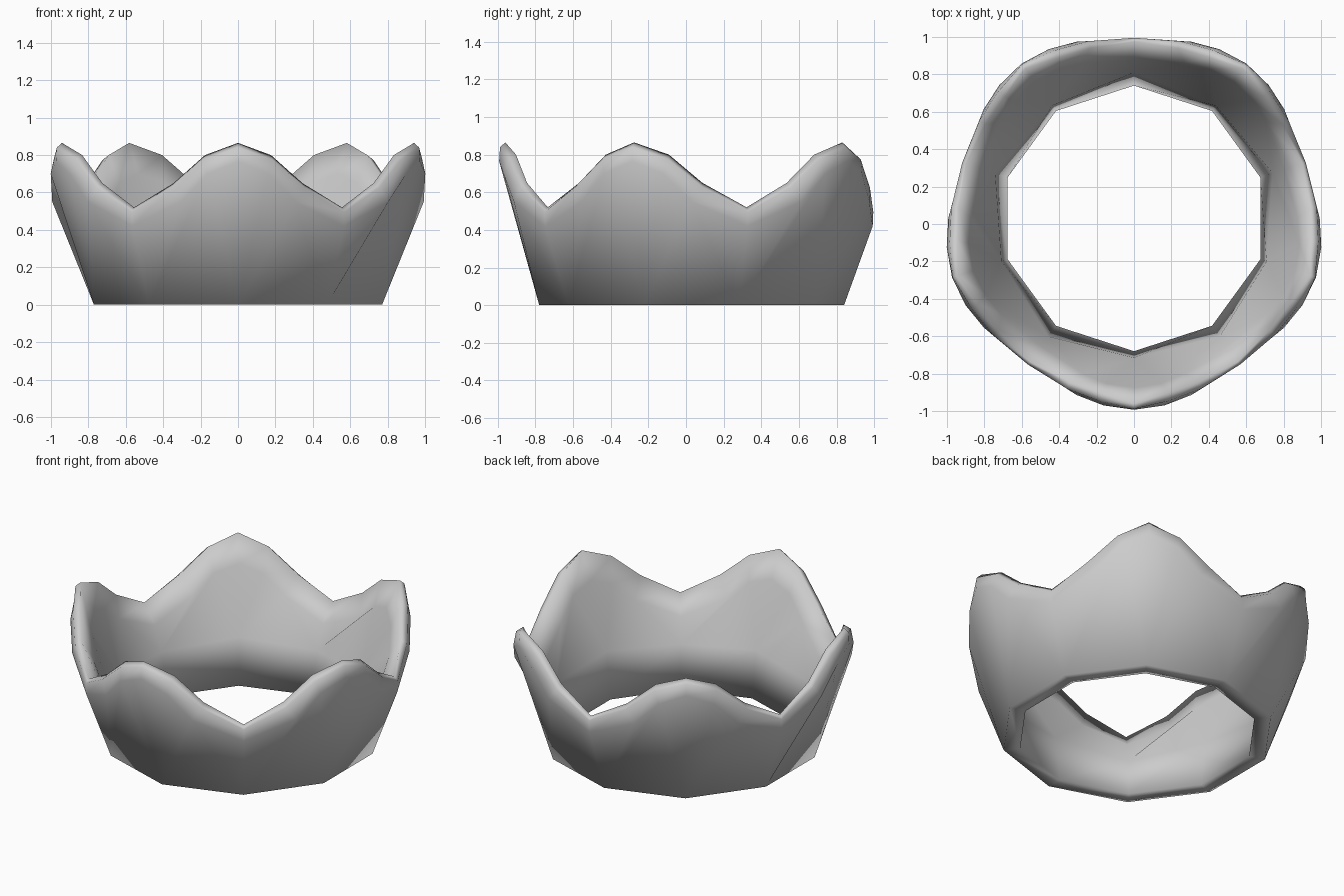
import bpy
import bmesh
from math import radians, sin, cos

cube = bpy.data.objects.get("Cube")
if cube:
    bpy.data.objects.remove(cube, do_unlink=True)

# Single plain material
grey = bpy.data.materials.new("plain grey")
grey.use_nodes = True
colour = (0.6, 0.6, 0.6, 1)
grey.diffuse_color = colour
grey.node_tree.nodes["Principled BSDF"].inputs["Base Color"].default_value = colour

POINTS = 5
CENTRE_Y = 0.03
TIP_FOOT = (0, 0.745, 0.30)       # foot corner angle, inner wall radius, its height
VALLEY_FOOT = (36, 0.78, 0.26)
# Half of one crown point:
# wall angle, rim angle, rim height, outer radius, rim radius, inner drop, foot corner
COLUMNS = [
    (0, 0, 0.865, 1.023, 0.99, 0.165, TIP_FOOT),
    (9.3, 10.7, 0.80, 1.013, 0.95, 0.15, TIP_FOOT),
    (18, 21.5, 0.65, 0.993, 0.94, 0.12, VALLEY_FOOT),
    (36, 36, 0.52, 0.962, 0.945, 0.11, VALLEY_FOOT),
]


def section(wall, rim_angle, height, outer, rim, drop, foot):
    """Closed cross-section as (angle, radius, z), from outer foot to inner foot."""
    corner, inner, inner_z = foot
    return [
        (corner, 0.81, 0),
        (wall, outer, height - 0.1),
        (rim_angle, (outer + rim) / 2 + 0.012, height - 0.025),
        (rim_angle, rim, height),
        (wall, outer - 0.118, height - drop),
        (corner, inner, inner_z),
        (corner, 0.71, 0),
    ]


# Mirror each half point around its tip, then repeat round the ring
bm = bmesh.new()
rings = []
full = [(-1, c) for c in reversed(COLUMNS[1:])] + [(1, c) for c in COLUMNS[:-1]]
for p in range(POINTS):
    tip = -90 + p * 360 / POINTS
    for side, column in full:
        ring = []
        for angle, r, z in section(*column):
            a = radians(tip + side * angle)
            ring.append(bm.verts.new((r * cos(a), r * sin(a) + CENTRE_Y, z)))
        rings.append(ring)

# Skin neighbouring sections; shared foot corners are then welded
for i, ring in enumerate(rings):
    following = rings[(i + 1) % len(rings)]
    for j in range(len(ring)):
        k = (j + 1) % len(ring)
        bm.faces.new((ring[j], following[j], following[k], ring[k]))
bmesh.ops.remove_doubles(bm, verts=bm.verts, dist=0.001)
bmesh.ops.recalc_face_normals(bm, faces=bm.faces)
for face in bm.faces:
    face.smooth = True

mesh = bpy.data.meshes.new("crown_band")
bm.to_mesh(mesh)
bm.free()
mesh.materials.append(grey)
crown = bpy.data.objects.new("crown_band", mesh)
bpy.context.collection.objects.link(crown)
